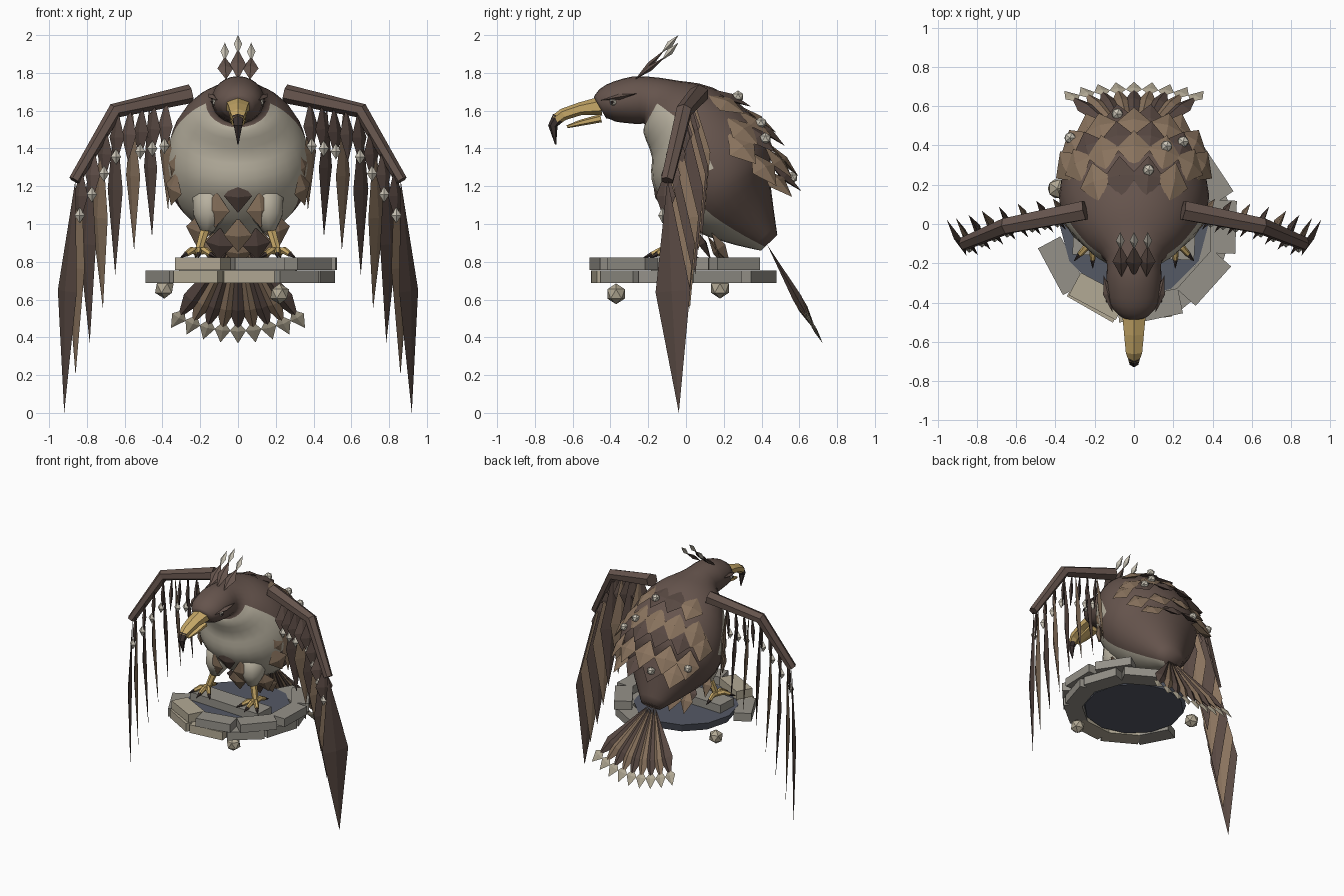
import bpy, bmesh, math, random
from mathutils import Vector as V, Matrix

if "Cube" in bpy.data.objects:
    bpy.data.objects.remove(bpy.data.objects["Cube"])
random.seed(4)

COLOURS = {
    "body brown": (0.13, 0.088, 0.073), "dark feather": (0.098, 0.066, 0.055),
    "tan feather": (0.25, 0.17, 0.11), "cream belly": (0.48, 0.44, 0.35),
    "gold": (0.58, 0.40, 0.14), "claw": (0.045, 0.032, 0.03),
    "sand stone": (0.45, 0.40, 0.30), "grey stone": (0.30, 0.285, 0.25),
    "slate": (0.09, 0.10, 0.13), "pale crystal": (0.62, 0.58, 0.49)}
MATS = []
for n, c in COLOURS.items():
    m = bpy.data.materials.new(n)
    m.diffuse_color = (*c, 1)
    m.use_nodes = True
    m.node_tree.nodes["Principled BSDF"].inputs["Base Color"].default_value = m.diffuse_color
    MATS.append(m)
BODY, DARK, TAN, CREAM, GOLD, CLAW, SAND, GREY, SLATE, PALE = range(10)
X, Y, Z = V((1, 0, 0)), V((0, 1, 0)), V((0, 0, 1))


def finish(name, bm, mirror=False, smooth=False):
    bmesh.ops.recalc_face_normals(bm, faces=bm.faces)
    me = bpy.data.meshes.new(name)
    bm.to_mesh(me)
    bm.free()
    for m in MATS:
        me.materials.append(m)
    for p in me.polygons:
        p.use_smooth = smooth
    ob = bpy.data.objects.new(name, me)
    bpy.context.collection.objects.link(ob)
    if mirror:
        ob.modifiers.new("mirror", 'MIRROR').use_mirror_merge = False
    return ob


def tube(bm, pts, n, mat, side=X):
    """Loft through (x, y, z, side radius, up radius) stations; mat may be a rule."""
    cs = [V(p[:3]) for p in pts]
    frames, rings = [], []
    for i, p in enumerate(pts):
        t = (cs[min(i + 1, len(cs) - 1)] - cs[max(i - 1, 0)]).normalized()
        u = (side - t * side.dot(t)).normalized()
        v = u.cross(t)
        frames.append((cs[i], u, v, t, p[3], p[4]))
        rings.append([bm.verts.new(cs[i] + u * p[3] * math.sin(a) + v * p[4] * math.cos(a))
                      for a in (math.tau * k / n for k in range(n))])
    for i in range(len(rings) - 1):
        for k in range(n):
            j = (k + 1) % n
            f = bm.faces.new((rings[i][k], rings[i][j], rings[i + 1][j], rings[i + 1][k]))
            f.material_index = mat(i, math.tau * (k + .5) / n) if callable(mat) else mat
    for r, i in ((rings[0], 0), (rings[-1], len(rings) - 1)):
        bm.faces.new(r).material_index = mat(i, 0) if callable(mat) else mat
    return frames


def feather(bm, root, tip, wdir, width, mat, thick=0.02, at=0.5, bulge=V()):
    """Stretched diamond blade with a ridge on both sides."""
    root, tip = V(root), V(tip)
    d = tip - root
    w = (wdir - d * (wdir.dot(d) / d.length_squared)).normalized()
    n = w.cross(d).normalized() * thick / 2
    c = root + d * at + bulge
    ring = [bm.verts.new(q) for q in (c + w * width / 2, c + n, c - w * width / 2, c - n)]
    for end in (bm.verts.new(root), bm.verts.new(tip)):
        for k in range(4):
            bm.faces.new((ring[k], ring[(k + 1) % 4], end)).material_index = mat


def gem(bm, pos, r, mat=PALE):
    vs = bmesh.ops.create_icosphere(bm, subdivisions=1, radius=r,
                                    matrix=Matrix.Translation(pos))["verts"]
    for f in {f for v in vs for f in v.link_faces}:
        f.material_index = mat


def box(bm, pos, size, ang, mat):
    M = Matrix.Translation(pos) @ Matrix.Rotation(ang, 4, 'Z') @ Matrix.Diagonal((*size, 1))
    for f in {f for v in bmesh.ops.create_cube(bm, size=1, matrix=M)["verts"] for f in v.link_faces}:
        f.material_index = mat


# Body and head: one smooth loft, cream on the belly side
ST = [(-.455, 1.615, .08, .065), (-.40, 1.64, .125, .10), (-.28, 1.655, .14, .125),
      (-.18, 1.65, .145, .13), (-.10, 1.60, .24, .19), (.02, 1.50, .335, .27),
      (.12, 1.35, .38, .33), (.20, 1.18, .36, .29), (.32, 1.03, .22, .18), (.44, .90, .08, .06)]
K = 3


def station(s):
    i = min(int(s), len(ST) - 2)
    f = s - i
    p = [ST[max(0, min(j, len(ST) - 1))] for j in (i - 1, i, i + 1, i + 2)]
    return (0, *(0.5 * (2 * b + (c - a) * f + (2 * a - 5 * b + 4 * c - d) * f * f
                        + (3 * b - a - 3 * c + d) * f ** 3) for a, b, c, d in zip(*p)))


def belly(i, a):
    limit = -.12 if i < 6.2 * K else -.55
    return CREAM if i >= 3.3 * K and math.cos(a) < limit else BODY


bm = bmesh.new()
frames = tube(bm, [station(i / K) for i in range((len(ST) - 1) * K + 1)], 24, belly)
finish("body", bm, smooth=True)


def skin(s, a):
    c, u, v, t, ru, rv = frames[min(round(s * K), len(frames) - 1)]
    n = (u * math.sin(a) / ru + v * math.cos(a) / rv).normalized()
    return c + u * ru * math.sin(a) + v * rv * math.cos(a), n, t


def scale(bm, s, a, length, width, mat, lift):
    p, n, t = skin(s, a)
    t = (t - n * n.dot(t)).normalized()
    feather(bm, p - n * .005, p + t * length + n * lift, n.cross(t), width, mat, .045)
    return p + t * length * .6 + n * (lift * .6 + .02)


# Back scales in staggered rows, with scattered crystals
bm = bmesh.new()
gems = bmesh.new()
for r, s in enumerate((4.67, 5.33, 5.8, 6.33, 6.9)):
    cnt = (4, 5, 6, 5, 4)[r]
    for k in range(cnt):
        mat = DARK if r % 2 == 0 and k not in (0, cnt - 1) else TAN
        q = scale(bm, s, (k - (cnt - 1) / 2) * .42, .22, .18, mat, .065)
        if (k * 3 + r * 2) % 5 == 1:
            gem(gems, q, .032)
finish("back_scales", bm)
finish("back_crystals", gems)

# Chest and belly scales
bm = bmesh.new()
for s, angs, mat in ((4.67, (0,), TAN), (4.67, (.75, -.75), DARK), (5, (.72, -.72), TAN),
                     (5.33, (1.15, -1.15), TAN), (6, (1.05, -1.05), TAN), (5.67, (0,), DARK),
                     (6.33, (.3, -.3), TAN), (7, (0, .6, -.6), TAN), (7.33, (.3, -.3), DARK),
                     (7.67, (0, .5, -.5), TAN)):
    for a in angs:
        scale(bm, s, math.pi + a, .19, .15, mat, .03)
finish("belly_scales", bm)

# Beak with dark hooked tip
bm = bmesh.new()
tube(bm, [(0, -.45, 1.625, .07, .05), (0, -.56, 1.61, .058, .034), (0, -.65, 1.58, .048, .032),
          (0, -.69, 1.55, .03, .03)], 6, GOLD)
tube(bm, [(0, -.45, 1.56, .05, .022), (0, -.56, 1.535, .04, .016), (0, -.63, 1.515, .015, .008)], 6, GOLD)
tube(bm, [(0, -.675, 1.565, .034, .034), (0, -.705, 1.52, .025, .025), (0, -.69, 1.42, .003, .003)], 6, CLAW)
finish("beak", bm)

# Eyes and brows
bm = bmesh.new()
gem(bm, (.12, -.385, 1.645), .022)
gem(bm, (.136, -.392, 1.645), .01, CLAW)
feather(bm, (.11, -.45, 1.655), (.155, -.26, 1.69), X, .05, BODY, .03)
finish("eyes", bm, mirror=True)

# Crest feathers with crystal tips
bm = bmesh.new()
for x, h in ((0, 0), (.07, -.04), (-.07, -.04)):
    top = V((x, -.11, 1.925 + h))
    feather(bm, (x * .9, -.27, 1.765), top, X, .085, BODY, .03, .5)
    feather(bm, top - V((0, .02, .02)), top + V((0, .07, .075)), X, .045, PALE, .035)
finish("crest", bm)

# Wing arm
ARM = [V((.25, .07, 1.69)), V((.65, -.01, 1.60)), V((.865, -.10, 1.23))]
bm = bmesh.new()
tube(bm, [(*ARM[0], .055, .05), (*ARM[1], .045, .042), (*ARM[2], .036, .032)], 6, BODY, Y)
finish("wing_arm", bm, mirror=True)


def arm_at(x):
    a, b = (ARM[0], ARM[1]) if x < .65 else (ARM[1], ARM[2])
    return a.lerp(b, (x - a.x) / (b.x - a.x))


# Long flight feathers, turned so the blades run mostly front to back
bm = bmesh.new()
TIPS = [(.86, .92, 0), (.83, .86, .2), (.78, .785, .37), (.72, .715, .55),
        (.65, .65, .73), (.56, .55, .86), (.47, .455, .93), (.39, .37, 1.07)]
blade = V((.48, .88, 0))
for k, (rx, tx, tz) in enumerate(TIPS):
    r = arm_at(rx)
    feather(bm, r, (tx, r.y + .06, tz), blade, .21 - .011 * k, TAN if k % 2 else DARK, .03, .48,
            X * .015 * (k < 4))
finish("flight_feathers", bm, mirror=True)

# Short wing coverts with crystal tips
bm = bmesh.new()
for k in range(8):
    r = arm_at(.38 + .064 * k) + V((0, -.02, 0))
    tip = r + V((.01, -.005, -.29))
    feather(bm, r, tip, V((.6, .8, 0)), .13, DARK if k % 3 else BODY, .03)
    if k != 3:
        feather(bm, tip + Z * .085 - Y * .015, tip - Y * .015, X, .055, PALE, .045)
finish("wing_coverts", bm, mirror=True)

# Tail fan with pale tips
bm = bmesh.new()
for k in range(-4, 5):
    a = k * .142
    base = V((k * .008, .43, .89))
    d = V((math.sin(a), .49 * math.cos(a), -.87 * math.cos(a)))
    wd = V((math.cos(a), -.49 * math.sin(a), .87 * math.sin(a)))
    tip = base + d * .54
    feather(bm, tip - d * .07, tip + d * .06, wd, .085, SAND, .02, .4)
    feather(bm, base, tip, wd, .105, TAN if k % 2 else DARK, .05, .72)
finish("tail_fan", bm)

# Thighs, legs, toes and claws
bm = bmesh.new()
tube(bm, [(.14, .02, 1.2, .05, .05), (.15, -.02, 1.12, .095, .11), (.155, -.04, 1.04, .085, .09),
          (.165, -.05, .96, .035, .04)], 10, CREAM)
finish("thighs", bm, mirror=True, smooth=True)
bm = bmesh.new()
tube(bm, [(.16, -.04, 1.02, .028, .028), (.21, -.08, .85, .022, .022)], 6, GOLD)
for dx, dy in ((0, -1), (.65, -.75), (-.65, -.75), (.1, 1)):
    p = [V((.21 + dx * q, -.08 + dy * q, z)) for q, z in ((0, .855), (.055, .86), (.10, .84), (.145, .822))]
    tube(bm, [(*p[0], .022, .02), (*p[1], .02, .018), (*p[2], .015, .014)], 6, GOLD, Z)
    tube(bm, [(*p[2], .014, .014), (*p[3], .002, .002)], 5, CLAW, Z)
finish("feet", bm, mirror=True)

# Floating perch: slate disc, open ring of stone blocks, slabs and hanging rocks
bm = bmesh.new()
bmesh.ops.create_cone(bm, cap_ends=True, segments=12, radius1=.36, radius2=.38, depth=.06,
                      matrix=Matrix.Translation((0, 0, .725)))
for f in bm.faces:
    f.material_index = SLATE
finish("perch_disc", bm)
bm = bmesh.new()
for angs, r, x, z in (((-150, -117, -83, -48, -14, 20, 57), .425, 0, .72),
                      ((-120, -80, -40, -2, 35), .425, .03, .79)):
    for k, a in enumerate(angs):
        t = math.radians(a)
        box(bm, (x + r * math.cos(t), r * math.sin(t), z), (.13, .27, .065),
            t + random.uniform(-.06, .06), SAND if a in (-117, -83, -120) else GREY)
box(bm, (0, -.09, .785), (.62, .16, .065), -.05, GREY)
finish("stone_ring", bm)
bm = bmesh.new()
gem(bm, (.22, -.37, .63), .055, SAND)
gem(bm, (-.39, .18, .66), .055, SAND)
finish("hanging_rocks", bm)
